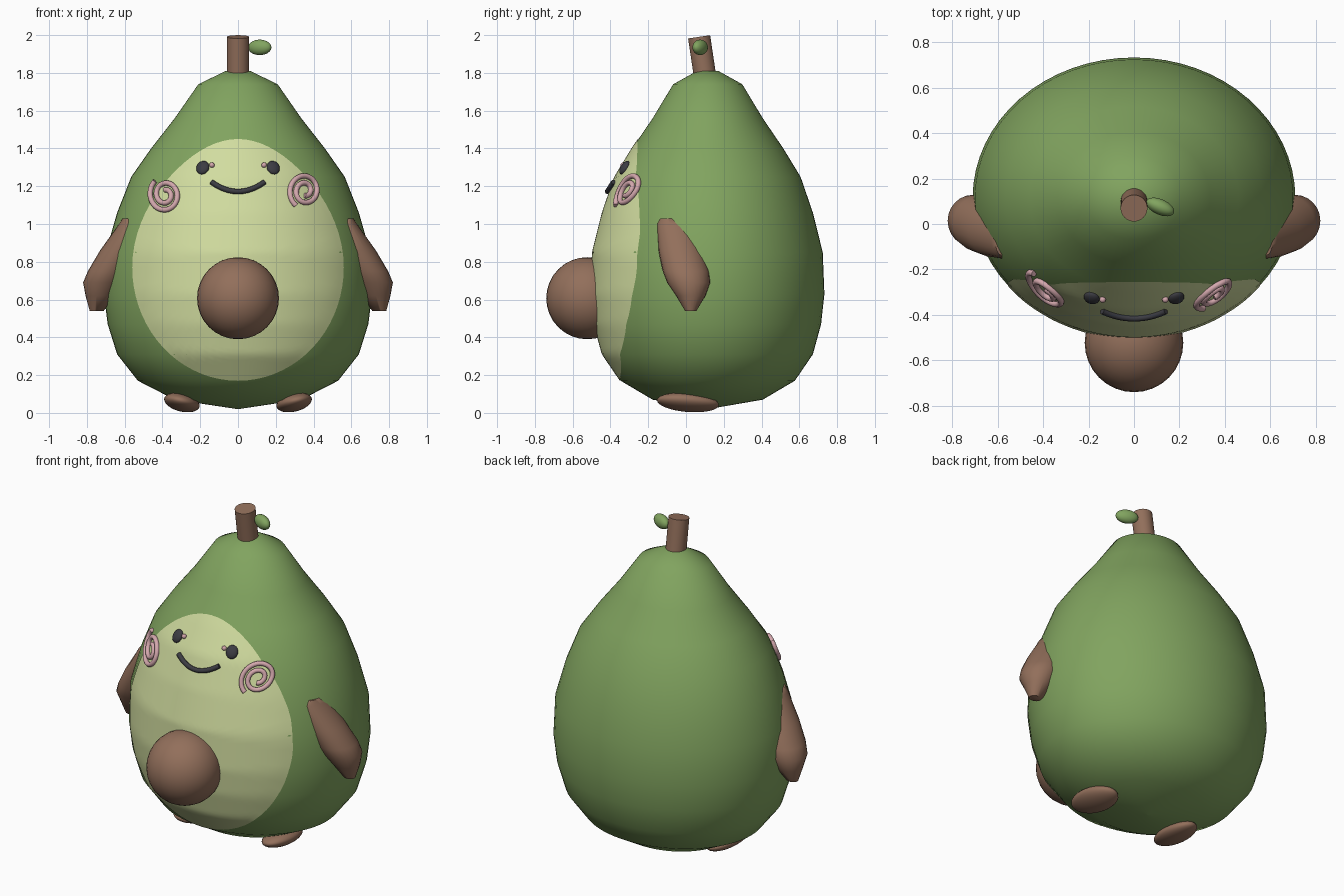
import bpy, bmesh
from math import sin, cos, pi, sqrt, radians
from mathutils import Vector

cube = bpy.data.objects.get("Cube")
if cube:
    bpy.data.objects.remove(cube, do_unlink=True)


def material(name, rgb):
    m = bpy.data.materials.new(name)
    m.use_nodes = True
    m.diffuse_color = (*rgb, 1)
    m.node_tree.nodes["Principled BSDF"].inputs["Base Color"].default_value = (*rgb, 1)
    return m


GREEN = material("skin green", (0.22, 0.37, 0.115))
FLESH = material("pale flesh", (0.64, 0.72, 0.35))
BROWN = material("seed brown", (0.29, 0.16, 0.105))
PINK = material("blush pink", (0.66, 0.39, 0.42))
DARK = material("charcoal", (0.045, 0.045, 0.055))

CENTRE_Y, DEPTH = 0.115, 0.87
# Body outline: (height, half width)
PROFILE = [(0.02, 0.002), (0.07, 0.335), (0.17, 0.53), (0.31, 0.64), (0.47, 0.69),
           (0.63, 0.71), (0.85, 0.70), (1.06, 0.64), (1.25, 0.565), (1.40, 0.46),
           (1.56, 0.335), (1.74, 0.21), (1.81, 0.065)]


def half_width(z):
    for (z0, r0), (z1, r1) in zip(PROFILE, PROFILE[1:]):
        if z <= z1:
            return r0 + (r1 - r0) * (z - z0) / (z1 - z0)
    return PROFILE[-1][1]


def front(x, z, lift=0.0):
    """Point on the front of the body, moved out by lift."""
    r = half_width(z)
    y = CENTRE_Y - DEPTH * sqrt(max(r * r - x * x, 0))
    return Vector((x, y - lift, z))


def front_normal(x, z, e=0.02):
    dx = front(x + e, z).y - front(x - e, z).y
    dz = front(x, z + e).y - front(x, z - e).y
    return Vector((dx / (2 * e), -1, dz / (2 * e))).normalized()


def finish(ob, name, mat, angle=60):
    ob.name = name
    ob.data.materials.clear()
    ob.data.materials.append(mat)
    bpy.ops.object.select_all(action='DESELECT')
    ob.select_set(True)
    bpy.context.view_layer.objects.active = ob
    bpy.ops.object.shade_smooth_by_angle(angle=radians(angle))
    return ob


def from_bmesh(name, bm, mat):
    me = bpy.data.meshes.new(name)
    bm.to_mesh(me)
    bm.free()
    ob = bpy.data.objects.new(name, me)
    bpy.context.collection.objects.link(ob)
    return finish(ob, name, mat)


def loft(name, rows, segs, mat):
    """Skin ellipses given as (z, x, y, x radius, y radius)."""
    bm = bmesh.new()
    rings = [[bm.verts.new((x + rx * cos(2 * pi * i / segs), y + ry * sin(2 * pi * i / segs), z))
              for i in range(segs)] for z, x, y, rx, ry in rows]
    for a, b in zip(rings, rings[1:]):
        for i in range(segs):
            j = (i + 1) % segs
            bm.faces.new((a[i], a[j], b[j], b[i]))
    bm.faces.new(rings[0])
    bm.faces.new(rings[-1])
    bmesh.ops.recalc_face_normals(bm, faces=bm.faces)
    return from_bmesh(name, bm, mat)


def ball(name, loc, size, mat, rot=(0, 0, 0)):
    bpy.ops.mesh.primitive_uv_sphere_add(segments=32, ring_count=16, location=loc, rotation=rot)
    ob = bpy.context.object
    ob.scale = size
    return finish(ob, name, mat)


def tube(name, points, radius, mat):
    cu = bpy.data.curves.new(name, 'CURVE')
    cu.dimensions = '3D'
    cu.bevel_depth = radius
    cu.bevel_resolution = 3
    cu.use_fill_caps = True
    sp = cu.splines.new('POLY')
    sp.points.add(len(points) - 1)
    for p, co in zip(sp.points, points):
        p.co = (*co, 1)
    ob = bpy.data.objects.new(name, cu)
    bpy.context.collection.objects.link(ob)
    bpy.ops.object.select_all(action='DESELECT')
    ob.select_set(True)
    bpy.context.view_layer.objects.active = ob
    bpy.ops.object.convert(target='MESH')
    return finish(bpy.context.object, name, mat)


# Body
loft("body", [(z, 0, CENTRE_Y, r, r * DEPTH) for z, r in PROFILE], 64, GREEN)

# Egg-shaped flesh panel lying on the body
bm = bmesh.new()
RINGS, SEGS, MID = 28, 72, 0.77
hub = bm.verts.new(front(0, MID, 0.004))
prev = None
for k in range(1, RINGS + 1):
    ring = []
    for i in range(SEGS):
        a = 2 * pi * i / SEGS
        t = sin(a)
        x = 0.56 * cos(a) * (1 - 0.18 * max(t, 0) ** 2)
        z = t * (0.68 if t > 0 else 0.60)
        ring.append(bm.verts.new(front(x * k / RINGS, MID + z * k / RINGS, 0.004)))
    for i in range(SEGS):
        j = (i + 1) % SEGS
        if prev:
            bm.faces.new((prev[i], ring[i], ring[j], prev[j]))
        else:
            bm.faces.new((hub, ring[i], ring[j]))
    prev = ring
from_bmesh("flesh_panel", bm, FLESH)

# Seed
ball("seed", (0, -0.523, 0.607), (0.217, 0.217, 0.217), BROWN)

# Stem and leaf
bpy.ops.mesh.primitive_cylinder_add(vertices=32, radius=0.059, depth=0.21,
                                    location=(0, 0.085, 1.887), rotation=(radians(8.5), 0, 0))
finish(bpy.context.object, "stem", BROWN, 40)
ball("leaf", (0.115, 0.075, 1.935), (0.066, 0.034, 0.041), GREEN, (0, 0, radians(-24)))

# Arms, feet and eyes on both sides
ARM = [(1.03, 0.585, -0.075, 0.025, 0.06), (1.0, 0.575, -0.06, 0.055, 0.093),
       (0.86, 0.62, -0.028, 0.11, 0.118), (0.75, 0.68, 0.0, 0.115, 0.123),
       (0.69, 0.71, 0.014, 0.11, 0.114), (0.62, 0.73, 0.025, 0.077, 0.078),
       (0.54, 0.748, 0.025, 0.037, 0.03)]
for side, s in (("right", -1), ("left", 1)):
    loft(side + "_arm", [(z, s * x, y, rx, ry) for z, x, y, rx, ry in ARM], 24, BROWN)
    ball(side + "_foot", (s * 0.297, 0.01, 0.055), (0.095, 0.165, 0.047), BROWN,
         (radians(-5), radians(-12 * s), radians(6 * s)))
    n = front_normal(0.185 * s, 1.295)
    ball(side + "_eye", front(0.185 * s, 1.295) + n * 0.006, (0.035, 0.04, 0.02), DARK,
         n.to_track_quat('Z', 'Y').to_euler())
    ball(side + "_eye_spark", front(0.138 * s, 1.312, 0.01), (0.014, 0.014, 0.014), PINK)

# Mouth
tube("mouth", [front(0.14 * u, 1.172 + 0.05 * u * u, 0.012)
               for u in (i / 12 - 1 for i in range(25))], 0.014, DARK)


# Cheek swirls
def swirl(name, cx, cz, start, turn):
    pts = []
    for i in range(65):
        t = i / 64
        a = radians(start + turn * t)
        r = 0.094 - 0.07 * t
        pts.append(front(cx + 0.9 * r * cos(a), cz + r * sin(a), 0.012))
    tube(name, pts, 0.014, PINK)


swirl("right_cheek_swirl", -0.385, 1.155, 130, 690)
swirl("left_cheek_swirl", 0.355, 1.175, 235, -690)
